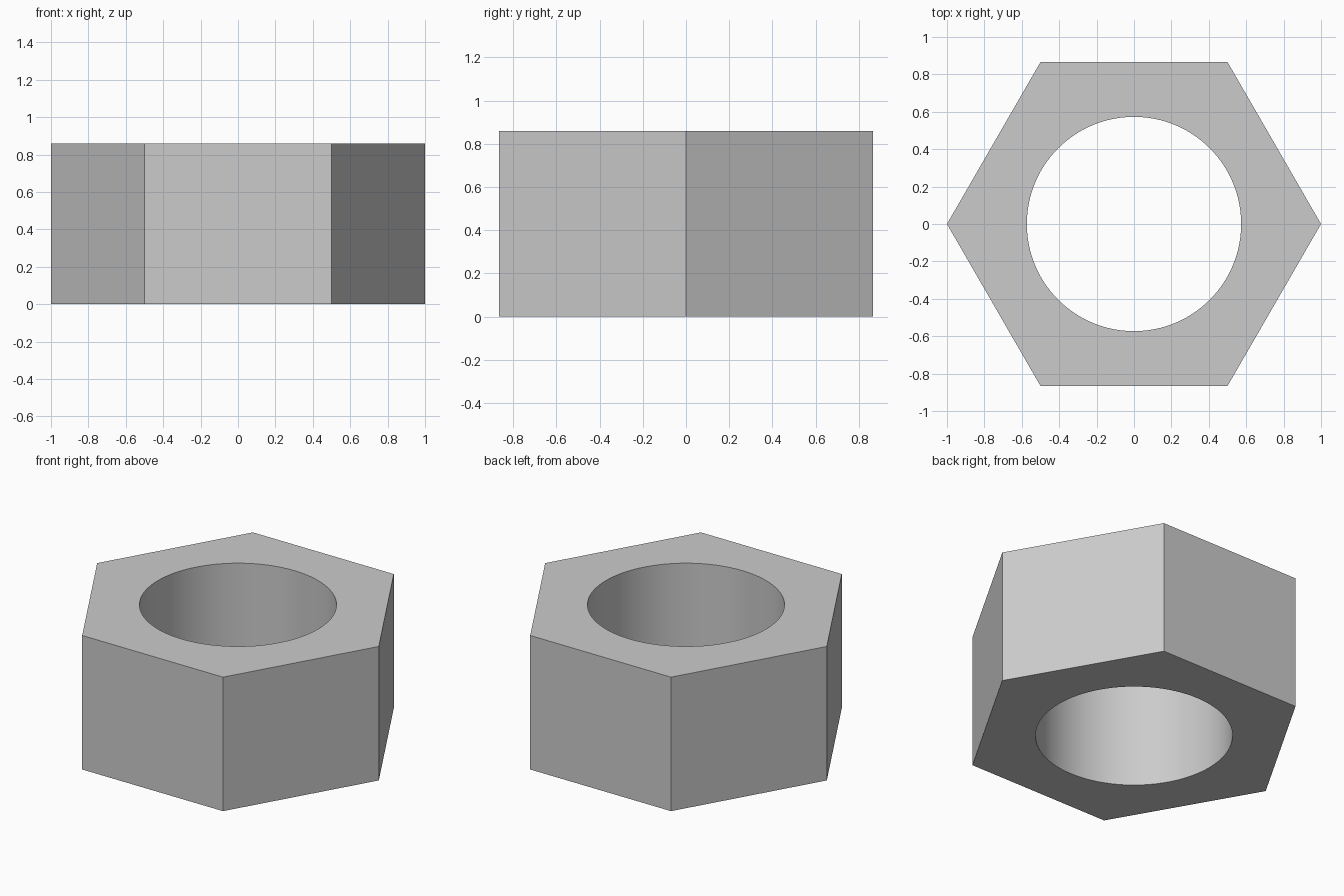
import bpy, bmesh
from math import cos, sin, pi

if "Cube" in bpy.data.objects:
    bpy.data.objects.remove(bpy.data.objects["Cube"])

OUTER_R, HOLE_R, HEIGHT = 1.0, 0.573, 0.86
PER_SIDE = 16
N = 6 * PER_SIDE

bm = bmesh.new()


def ring(radius, count, z):
    return [bm.verts.new((radius * cos(2 * pi * i / count),
                          radius * sin(2 * pi * i / count), z)) for i in range(count)]


hex_low, hex_high = ring(OUTER_R, 6, 0), ring(OUTER_R, 6, HEIGHT)
bore_low, bore_high = ring(HOLE_R, N, 0), ring(HOLE_R, N, HEIGHT)

# Six flats, with the matching sector of the top and bottom faces
for i in range(6):
    j = (i + 1) % 6
    bm.faces.new((hex_low[i], hex_low[j], hex_high[j], hex_high[i]))
    arc = [(i * PER_SIDE + k) % N for k in range(PER_SIDE, -1, -1)]
    bm.faces.new([hex_high[i], hex_high[j]] + [bore_high[k] for k in arc])
    bm.faces.new(([hex_low[i], hex_low[j]] + [bore_low[k] for k in arc])[::-1])

# Round bore wall
for i in range(N):
    j = (i + 1) % N
    bm.faces.new((bore_low[j], bore_low[i], bore_high[i], bore_high[j]))

# Merge the coplanar sector seams into clean triangles
bmesh.ops.triangulate(bm, faces=[f for f in bm.faces if len(f.verts) > 4])
bmesh.ops.recalc_face_normals(bm, faces=bm.faces)

mesh = bpy.data.meshes.new("hex_nut")
bm.to_mesh(mesh)
bm.free()
nut = bpy.data.objects.new("hex_nut", mesh)
bpy.context.collection.objects.link(nut)

# Smooth bore, crisp edges
bpy.context.view_layer.objects.active = nut
nut.select_set(True)
bpy.ops.object.shade_smooth_by_angle(angle=pi / 6)
